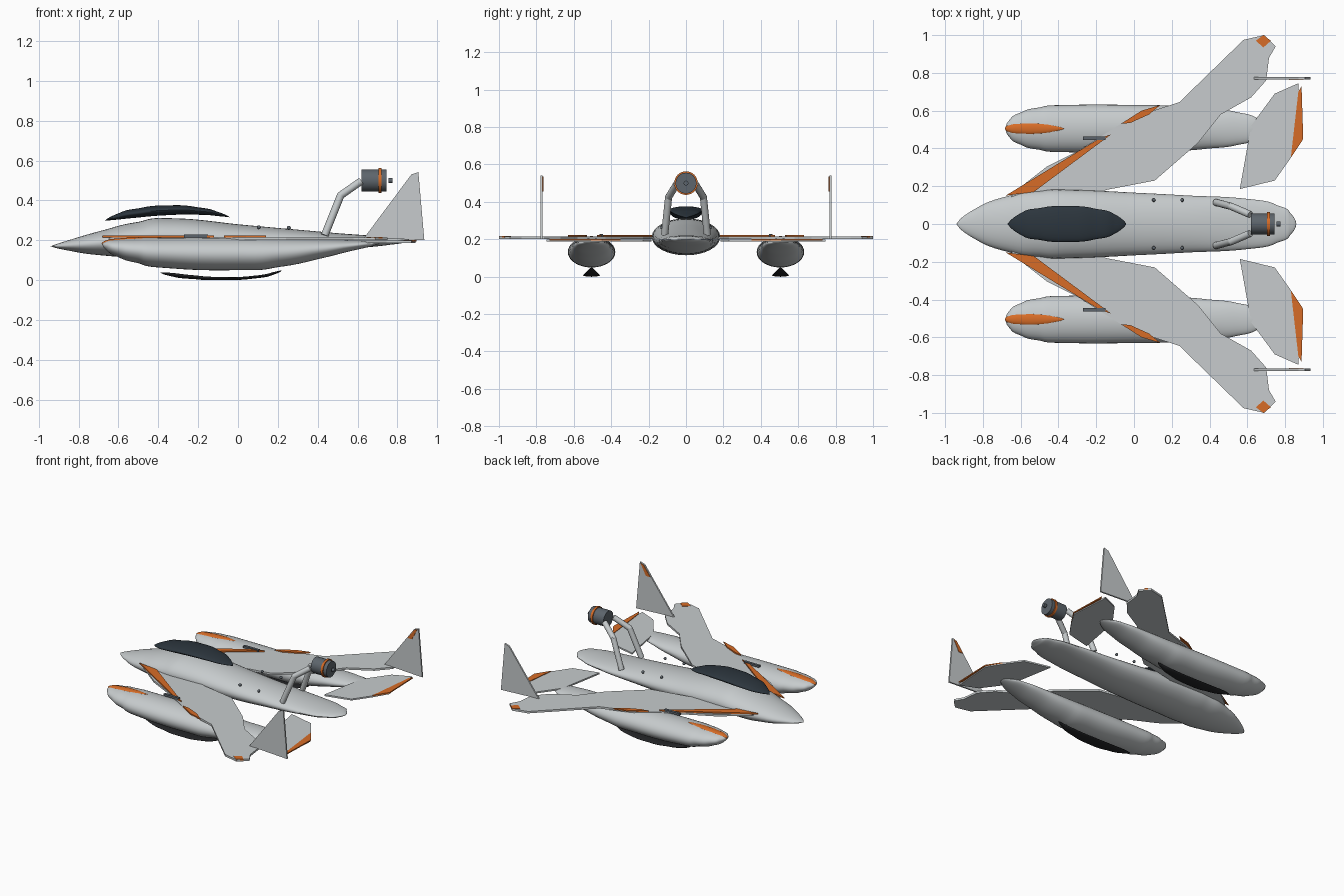
import bpy
import bmesh
import math
from mathutils import Vector

cube = bpy.data.objects.get("Cube")
if cube:
    bpy.data.objects.remove(cube, do_unlink=True)


def material(name, r, g, b):
    mat = bpy.data.materials.new(name)
    mat.use_nodes = True
    mat.diffuse_color = (r, g, b, 1)
    mat.node_tree.nodes["Principled BSDF"].inputs["Base Color"].default_value = (r, g, b, 1)
    return mat


GREY = material("light grey", 0.57, 0.6, 0.61)
ORANGE = material("orange", 0.68, 0.15, 0.02)
GLASS = material("dark blue glass", 0.025, 0.036, 0.047)
BLACK = material("black rubber", 0.017, 0.018, 0.02)
STEEL = material("dark steel", 0.11, 0.13, 0.15)


def finish(name, bm, mat, mirror=False, smooth=True):
    bmesh.ops.recalc_face_normals(bm, faces=bm.faces)
    mesh = bpy.data.meshes.new(name)
    bm.to_mesh(mesh)
    bm.free()
    mesh.materials.append(mat)
    obj = bpy.data.objects.new(name, mesh)
    bpy.context.collection.objects.link(obj)
    if mirror:
        mod = obj.modifiers.new("mirror", 'MIRROR')
        mod.use_axis = (False, True, False)
    if smooth:
        bpy.ops.object.select_all(action='DESELECT')
        obj.select_set(True)
        bpy.context.view_layer.objects.active = obj
        bpy.ops.object.shade_smooth_by_angle(angle=math.radians(40))
    return obj


def spline(stations, steps=6):
    """Smooth curve through every station."""
    pts = [Vector(s) for s in stations]
    out = []
    for i in range(len(pts) - 1):
        a, b, c, d = pts[max(i - 1, 0)], pts[i], pts[i + 1], pts[min(i + 2, len(pts) - 1)]
        for k in range(steps):
            t = k / steps
            h = t * t * (3 - 2 * t)
            start, end = b + (c - a) * (t / 2), c - (d - b) * ((1 - t) / 2)
            out.append(start.lerp(end, h))
    return out + [pts[-1]]


def loft(name, stations, mat, y=0, mirror=False, sides=32):
    """Elliptical body along x; each station is x, half width, top, bottom."""
    bm = bmesh.new()
    rings = []
    for x, w, top, bottom in spline(stations)[1:-1]:
        ring = []
        for k in range(sides):
            a = math.tau * k / sides
            z = (top + bottom) / 2 + (top - bottom) / 2 * math.sin(a)
            ring.append(bm.verts.new((x, y + max(w, 0.002) * math.cos(a), z)))
        rings.append(ring)
    for r, s in zip(rings, rings[1:]):
        for k in range(sides):
            n = (k + 1) % sides
            bm.faces.new((r[k], r[n], s[n], s[k]))
    for ring, end in ((rings[0], stations[0]), (rings[-1], stations[-1])):
        tip = bm.verts.new((end[0], y, end[2]))
        for k in range(sides):
            bm.faces.new((ring[k], ring[(k + 1) % sides], tip))
    return finish(name, bm, mat, mirror)


def plate(name, outline, mat, low, high, upright=False):
    """Mirrored flat plate: outline in x-y, or in x-z when upright."""
    bm = bmesh.new()
    at = (lambda u, v, h: (u, h, v)) if upright else (lambda u, v, h: (u, v, h))
    face = bm.faces.new([bm.verts.new(at(u, v, low)) for u, v in outline])
    moved = bmesh.ops.extrude_face_region(bm, geom=[face], use_keep_orig=True)
    verts = [g for g in moved["geom"] if isinstance(g, bmesh.types.BMVert)]
    bmesh.ops.translate(bm, verts=verts, vec=at(0, 0, high - low))
    return finish(name, bm, mat, mirror=True, smooth=False)


def rod(name, start, end, radius, mat, mirror=False):
    start, end = Vector(start), Vector(end)
    bm = bmesh.new()
    bmesh.ops.create_cone(bm, cap_ends=True, segments=24, radius1=radius,
                          radius2=radius, depth=(end - start).length)
    turn = (end - start).to_track_quat('Z', 'Y').to_matrix()
    bmesh.ops.rotate(bm, verts=bm.verts, matrix=turn)
    bmesh.ops.translate(bm, verts=bm.verts, vec=(start + end) / 2)
    return finish(name, bm, mat, mirror)


def ball(name, center, radius, mat):
    bm = bmesh.new()
    bmesh.ops.create_uvsphere(bm, u_segments=16, v_segments=10, radius=radius)
    bmesh.ops.translate(bm, verts=bm.verts, vec=center)
    return finish(name, bm, mat, mirror=True)


# Central hull and floating canopy
loft("hull", [
    (-0.94, 0, 0.17, 0.17), (-0.85, 0.075, 0.2, 0.148), (-0.67, 0.147, 0.252, 0.123),
    (-0.5, 0.175, 0.292, 0.116), (-0.32, 0.18, 0.31, 0.115), (0, 0.166, 0.28, 0.118),
    (0.3, 0.15, 0.253, 0.133), (0.6, 0.133, 0.228, 0.16), (0.76, 0.098, 0.22, 0.177),
    (0.83, 0.055, 0.213, 0.188), (0.86, 0, 0.2, 0.2)], GREY)
loft("canopy", [
    (-0.67, 0, 0.298, 0.298), (-0.6, 0.057, 0.335, 0.304), (-0.5, 0.084, 0.36, 0.314),
    (-0.35, 0.095, 0.375, 0.326), (-0.2, 0.08, 0.365, 0.328), (-0.1, 0.05, 0.342, 0.321),
    (-0.04, 0, 0.315, 0.315)], GLASS)

# Side pods with painted noses and landing skids
POD_Y = 0.505
loft("pod", [
    (-0.68, 0, 0.18, 0.18), (-0.66, 0.045, 0.195, 0.15), (-0.6, 0.085, 0.204, 0.115),
    (-0.5, 0.112, 0.21, 0.085), (-0.35, 0.125, 0.213, 0.06), (0, 0.125, 0.212, 0.05),
    (0.2, 0.12, 0.208, 0.065), (0.4, 0.105, 0.204, 0.105), (0.55, 0.086, 0.2, 0.142),
    (0.66, 0.05, 0.195, 0.167), (0.71, 0, 0.182, 0.182)], GREY, POD_Y, True)
loft("pod_nose_marking", [
    (-0.684, 0, 0.182, 0.182), (-0.66, 0.02, 0.2, 0.175), (-0.6, 0.028, 0.209, 0.185),
    (-0.5, 0.027, 0.215, 0.195), (-0.42, 0.016, 0.216, 0.2), (-0.37, 0, 0.214, 0.214)],
    ORANGE, POD_Y, True)
loft("landing_skid", [
    (-0.39, 0, 0.038, 0.038), (-0.33, 0.022, 0.036, 0.018), (-0.22, 0.038, 0.024, 0.005),
    (-0.08, 0.045, 0.016, 0), (0.08, 0.036, 0.022, 0.008), (0.18, 0.018, 0.041, 0.028),
    (0.22, 0, 0.05, 0.05)], BLACK, POD_Y, True, sides=20)

# Swept wings with coloured edges
WING_TOP = 0.214
plate("wing", [
    (-0.65, 0.14), (-0.64, 0.165), (-0.46, 0.305), (-0.3, 0.385), (-0.07, 0.53),
    (0.04, 0.58), (0.24, 0.645), (0.58, 0.975), (0.69, 1), (0.75, 0.94), (0.715, 0.88),
    (0.7, 0.76), (0.62, 0.67), (0.46, 0.58), (0.34, 0.43), (0.11, 0.23), (-0.15, 0.18),
    (-0.2, 0.14)], GREY, 0.2, WING_TOP)
plate("wing_edge_stripe", [(-0.68, 0.15), (-0.53, 0.17), (-0.12, 0.475), (-0.18, 0.455)],
      ORANGE, WING_TOP, 0.223)
plate("wing_notch_stripe", [(-0.07, 0.53), (0.04, 0.6), (0.14, 0.63), (0.08, 0.58),
                            (-0.02, 0.535)], ORANGE, WING_TOP, 0.223)
plate("wing_tip_marking", [(0.645, 0.97), (0.685, 1), (0.725, 0.97), (0.685, 0.935)],
      ORANGE, 0.208, 0.217)
plate("wing_probe", [(-0.27, 0.445), (-0.15, 0.445), (-0.15, 0.463), (-0.27, 0.463)],
      STEEL, WING_TOP, 0.229)

# Tail planes and upright fins
plate("tail_plane", [(0.56, 0.185), (0.745, 0.23), (0.83, 0.35), (0.89, 0.45),
                     (0.87, 0.745), (0.745, 0.69), (0.62, 0.52)], GREY, 0.187, 0.198)
plate("tail_plane_flap", [(0.83, 0.35), (0.896, 0.45), (0.887, 0.73), (0.87, 0.7)],
      ORANGE, 0.194, 0.202)
plate("tail_fin", [(0.635, 0.215), (0.87, 0.53), (0.905, 0.542), (0.935, 0.2)],
      GREY, 0.766, 0.777, upright=True)
plate("fin_marking", [(0.82, 0.455), (0.873, 0.527), (0.897, 0.535), (0.855, 0.455)],
      ORANGE, 0.763, 0.767, upright=True)

# Engine held on bent struts
ENGINE_Z = 0.5
for name, start, end, radius, mat in (
        ("engine", 0.62, 0.745, 0.056, STEEL),
        ("engine_ring", 0.704, 0.72, 0.063, ORANGE),
        ("engine_shaft", 0.755, 0.776, 0.013, STEEL)):
    rod(name, (start, 0, ENGINE_Z), (end, 0, ENGINE_Z), radius, mat)
ELBOW = (0.515, 0.093, 0.425)
rod("lower_strut", (0.435, 0.114, 0.225), ELBOW, 0.019, GREY, True)
rod("upper_strut", ELBOW, (0.615, 0.05, 0.495), 0.019, GREY, True)
ball("strut_elbow", ELBOW, 0.019, GREY)

# Small deck studs
for x, z in ((0.105, 0.265), (0.255, 0.262)):
    ball("deck_stud", (x, 0.127, z), 0.01, STEEL)
